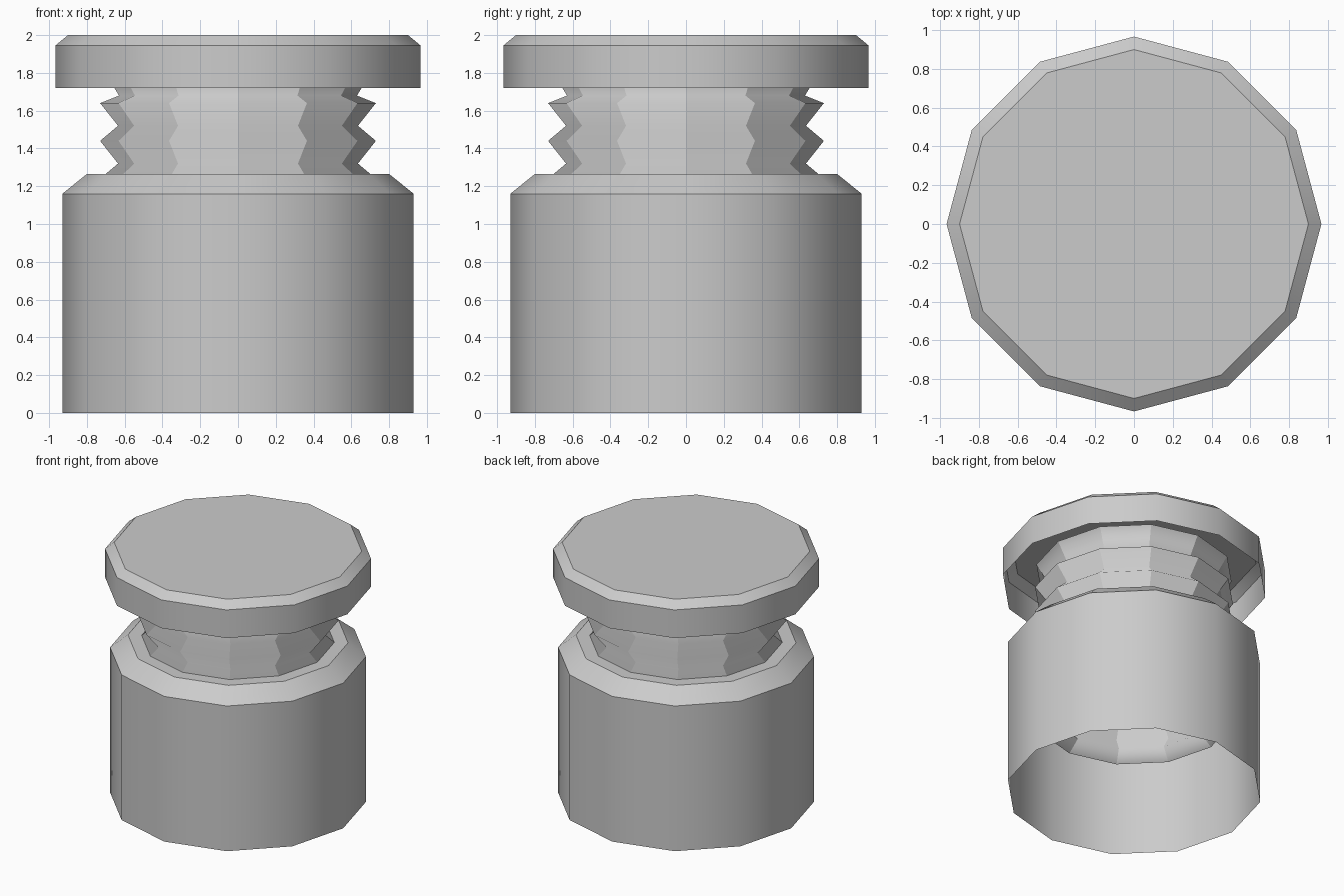
import bpy, bmesh, math

if "Cube" in bpy.data.objects:
    bpy.data.objects.remove(bpy.data.objects["Cube"])

SIDES = 12


def lathe(name, profile, cap_top=False, ribbed=False):
    """Revolve (radius, height) points into a thin 12-sided shell."""
    bm = bmesh.new()
    rings = []
    for r, z in profile:
        rings.append([bm.verts.new((r * math.cos(2 * math.pi * i / SIDES),
                                    r * math.sin(2 * math.pi * i / SIDES), z))
                      for i in range(SIDES)])
    for a, b in zip(rings, rings[1:]):
        for i in range(SIDES):
            j = (i + 1) % SIDES
            bm.faces.new((a[i], a[j], b[j], b[i]))
    if cap_top:
        bm.faces.new(rings[-1])
    if ribbed:
        # soft along the height, crisp between the facets
        for a, b in zip(rings, rings[1:]):
            for i in range(SIDES):
                bm.edges.get((a[i], b[i])).smooth = False
        for f in bm.faces:
            f.smooth = True
    mesh = bpy.data.meshes.new(name)
    bm.to_mesh(mesh)
    bm.free()
    obj = bpy.data.objects.new(name, mesh)
    bpy.context.collection.objects.link(obj)
    if not ribbed:
        bpy.ops.object.select_all(action='DESELECT')
        obj.select_set(True)
        bpy.context.view_layer.objects.active = obj
        bpy.ops.object.shade_smooth_by_angle(angle=math.radians(31))
    return obj


# Jar body: open at the bottom, chamfered shoulder, flat rim at the top
lathe("jar_body", [(0.93, 0), (0.93, 1.16), (0.80, 1.265), (0.70, 1.265)])

# Threaded neck: zigzag tube reaching down into the body and up into the lid
neck = [(0.73, 0.64)]
for k in range(5):
    z = 0.64 + 0.2 * k
    neck += [(0.635, z + (0.045 if k == 5 else 0.08)), (0.73, z + 0.2)]
neck += [(0.63, 1.68), (0.72, 1.83)]
lathe("threaded_neck", neck, ribbed=True)

# Lid: hollow cap with a chamfered top edge
lathe("lid", [(0.967, 1.72), (0.967, 1.945), (0.90, 2.0)], cap_top=True)
